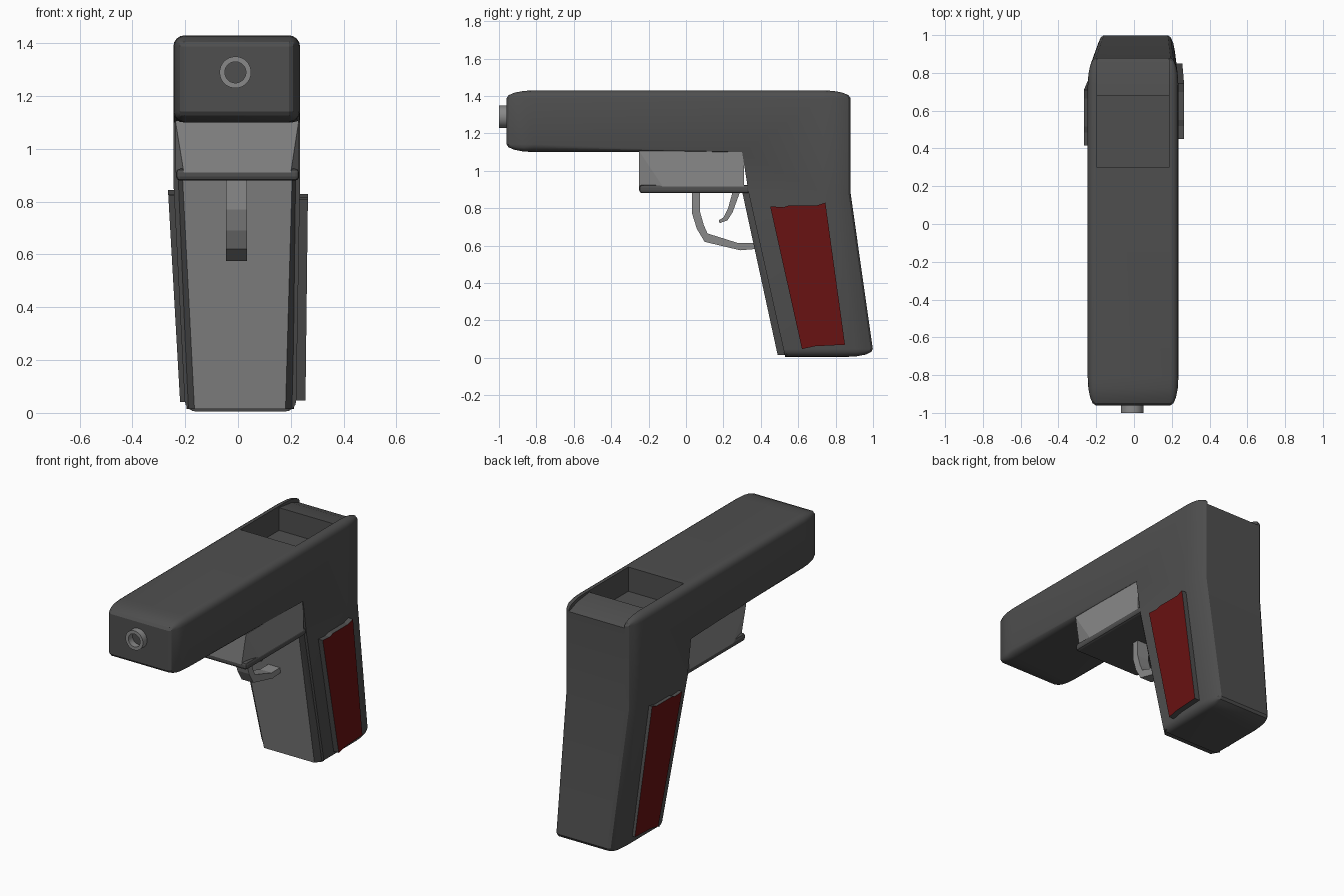
import bpy, bmesh, math
from mathutils import Vector

if "Cube" in bpy.data.objects:
    bpy.data.objects.remove(bpy.data.objects["Cube"])


def material(name, rgb):
    m = bpy.data.materials.new(name)
    m.diffuse_color = (*rgb, 1)
    m.use_nodes = True
    m.node_tree.nodes["Principled BSDF"].inputs["Base Color"].default_value = m.diffuse_color
    return m


DARK = material("dark_grey", (0.078, 0.078, 0.078))
LIGHT = material("light_grey", (0.25, 0.25, 0.25))
RED = material("deep_red", (0.14, 0.006, 0.006))


def finish(name, bm, mats, rule=None, smooth=None):
    """Turn a bmesh into an object; rule(face) picks the material index."""
    bmesh.ops.recalc_face_normals(bm, faces=bm.faces[:])
    bm.normal_update()
    if rule:
        for f in bm.faces:
            f.material_index = rule(f)
    me = bpy.data.meshes.new(name)
    bm.to_mesh(me)
    bm.free()
    for m in mats:
        me.materials.append(m)
    ob = bpy.data.objects.new(name, me)
    bpy.context.collection.objects.link(ob)
    bpy.ops.object.select_all(action='DESELECT')
    ob.select_set(True)
    bpy.context.view_layer.objects.active = ob
    if smooth:
        bpy.ops.object.shade_smooth_by_angle(angle=math.radians(smooth))
    return ob


def prism(name, profile, lo, hi, mats, rule=None):
    """Side profile of (y, z) points between x = lo(z) and x = hi(z)."""
    bm = bmesh.new()
    a = [bm.verts.new((lo(z), y, z)) for y, z in profile]
    b = [bm.verts.new((hi(z), y, z)) for y, z in profile]
    bm.faces.new(a)
    bm.faces.new(b[::-1])
    n = len(a)
    for i in range(n):
        j = (i + 1) % n
        bm.faces.new((a[i], b[i], b[j], a[j]))
    return finish(name, bm, mats, rule)


def hull(name, rows, mats, rule=None, bevel=0):
    """Convex solid from rows of (x_left, x_right, y, z)."""
    bm = bmesh.new()
    for x0, x1, y, z in rows:
        bm.verts.new((x0, y, z))
        bm.verts.new((x1, y, z))
    bmesh.ops.convex_hull(bm, input=bm.verts[:])
    bmesh.ops.dissolve_limit(bm, angle_limit=0.02, verts=bm.verts[:], edges=bm.edges[:])
    if bevel:
        bmesh.ops.bevel(bm, geom=bm.edges[:], offset=bevel, segments=2,
                        profile=0.5, affect='EDGES')
    return finish(name, bm, mats, rule)


# Body and grip: one side outline, rounded in squashed space so the
# rounding stretches lengthwise
STRETCH = 3.5
outline = [(-0.96, 1.10), (0.30, 1.10), (0.335, 0.88), (0.53, 0.005),
           (1.005, 0.005), (0.88, 0.88), (0.88, 1.43), (-0.96, 1.43)]
bm = bmesh.new()
sides = []
for top_x, low_x in ((-0.245, -0.2), (0.235, 0.22)):
    sides.append([bm.verts.new((low_x if z < 0.5 else top_x, y / STRETCH, z))
                  for y, z in outline])
    s = sides[-1]
    bm.faces.new([s[i] for i in (0, 1, 2, 5, 6, 7)])
    bm.faces.new([s[i] for i in (2, 3, 4, 5)])
L, R = sides
for i in range(8):
    j = (i + 1) % 8
    bm.faces.new((L[i], R[i], R[j], L[j]))
bmesh.ops.recalc_face_normals(bm, faces=bm.faces[:])
rounded = [bm.edges.get((s[i], s[(i + 1) % 8])) for s in sides for i in (0, 3, 4, 5, 6, 7)]
rounded += [bm.edges.get((L[i], R[i])) for i in (0, 4, 6, 7)]
bmesh.ops.bevel(bm, geom=rounded, offset=0.042, segments=4, profile=0.5,
                affect='EDGES', clamp_overlap=True)
for v in bm.verts:
    v.co.y *= STRETCH
body = finish("body", bm, [DARK])

# Open slot in the rear top, with a low step behind it
cutter = prism("slot_cutter",
               [(0.30, 1.28), (0.68, 1.28), (0.68, 1.42), (0.80, 1.405),
                (0.95, 1.35), (0.95, 1.55), (0.30, 1.55)],
               lambda z: -0.195, lambda z: 0.185, [DARK])
cutter.hide_render = True
bpy.ops.object.select_all(action='DESELECT')
body.select_set(True)
bpy.context.view_layer.objects.active = body
cut = body.modifiers.new("slot", 'BOOLEAN')
cut.operation = 'DIFFERENCE'
cut.solver = 'EXACT'
cut.object = cutter
bpy.ops.object.modifier_apply(modifier=cut.name)
bpy.data.objects.remove(cutter)
bpy.ops.object.shade_smooth_by_angle(angle=math.radians(30))

# Light front strap of the grip with dark chamfered sides
hull("grip_front",
     [(-0.165, 0.18, 0.49, 0.015), (-0.195, 0.212, 0.54, 0.015),
      (-0.21, 0.205, 0.30, 0.89), (-0.235, 0.225, 0.35, 0.89)],
     [DARK, LIGHT], lambda f: int(f.normal.y < -0.8))

# Red grip panels with dark rims
right = [(0.45, 0.81), (0.52, 0.805), (0.55, 0.815), (0.70, 0.815), (0.745, 0.83),
         (0.85, 0.07), (0.69, 0.062), (0.62, 0.047)]
left = [(y - 0.035, z + 0.015 if z > 0.5 else z - 0.005) for y, z in right]
prism("right_grip_panel", right, lambda z: 0.19,
      lambda z: 0.255 + 0.01 * z / 0.83, [DARK, RED], lambda f: int(f.normal.x > 0.9))
prism("left_grip_panel", left, lambda z: -0.18 - 0.03 * z,
      lambda z: -0.217 - 0.048 * z / 0.84, [DARK, RED], lambda f: int(f.normal.x < -0.9))

# Trigger housing with cut front corners, on a dark base plate
hull("trigger_housing",
     [(-0.237, 0.23, -0.25, 1.105), (-0.237, 0.23, 0.31, 1.105),
      (-0.237, 0.23, 0.31, 0.91), (-0.237, 0.23, -0.12, 0.91),
      (-0.205, 0.20, -0.25, 0.91)], [LIGHT])
hull("housing_base",
     [(-0.235, 0.232, y, z) for y in (-0.25, 0.34) for z in (0.88, 0.925)],
     [DARK], bevel=0.015)

# Trigger guard and trigger
strip = (lambda z: -0.045, lambda z: 0.035)
prism("trigger_guard",
      [(0.033, 0.89), (0.033, 0.77), (0.058, 0.69), (0.10, 0.62), (0.29, 0.575),
       (0.41, 0.585), (0.41, 0.615), (0.28, 0.613), (0.115, 0.665), (0.095, 0.71),
       (0.075, 0.78), (0.075, 0.89)], *strip, [LIGHT])
prism("trigger",
      [(0.25, 0.89), (0.225, 0.80), (0.20, 0.75), (0.175, 0.735), (0.18, 0.72),
       (0.222, 0.735), (0.25, 0.78), (0.29, 0.89)], *strip, [LIGHT])

# Hollow muzzle ring
bm = bmesh.new()
ring = [bm.verts.new((-0.01 + r, y, 1.29)) for r, y in
        ((0.06, -0.95), (0.06, -1.0), (0.04, -1.0), (0.04, -0.95))]
edges = [bm.edges.new(p) for p in zip(ring, ring[1:])]
bmesh.ops.spin(bm, geom=ring + edges, cent=(-0.01, 0, 1.29), axis=(0, 1, 0),
               angle=math.tau, steps=32)
bmesh.ops.remove_doubles(bm, verts=bm.verts[:], dist=1e-4)
muzzle = finish("muzzle", bm, [LIGHT], smooth=30)
